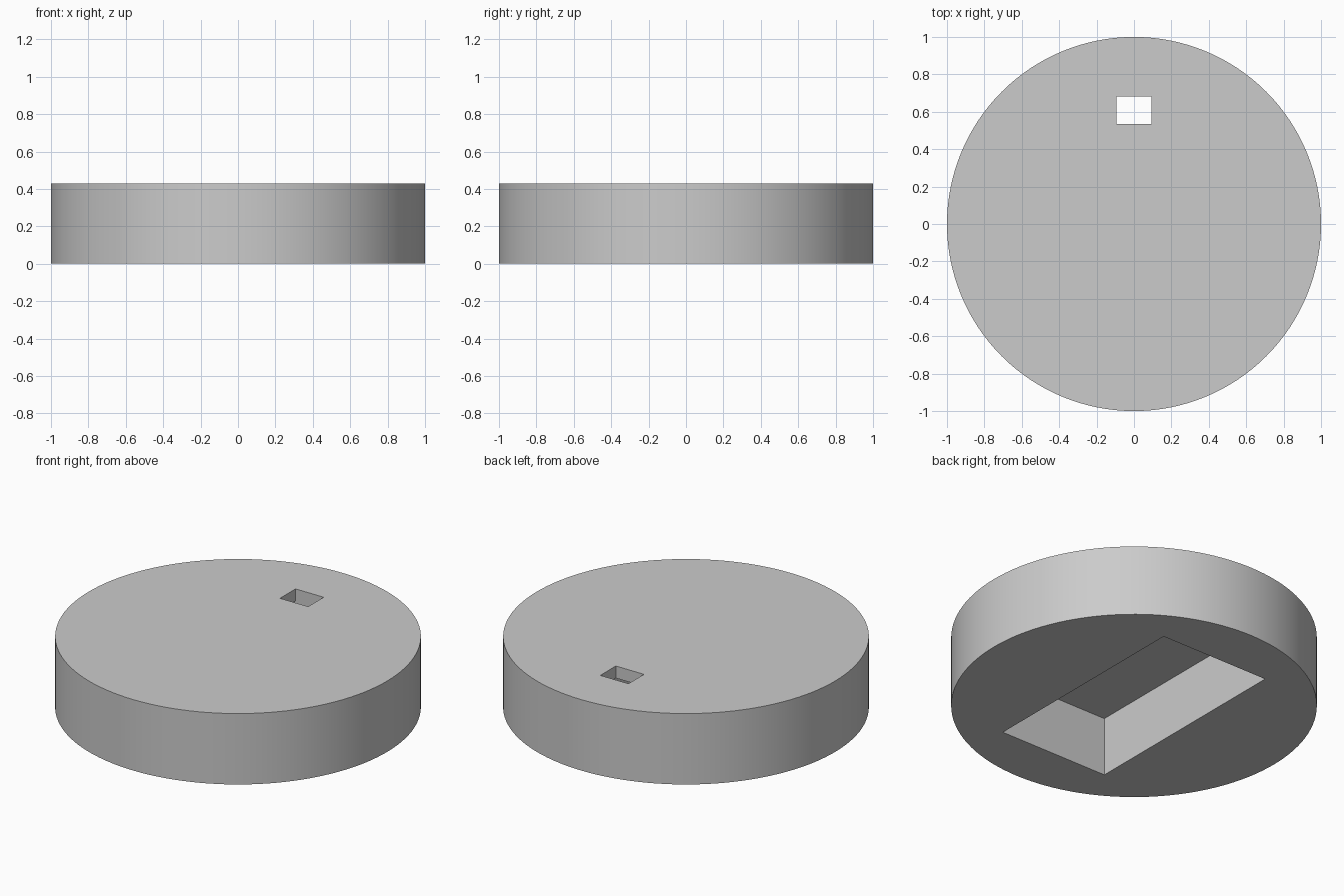
import bpy
import math

cube = bpy.data.objects.get("Cube")
if cube:
    bpy.data.objects.remove(cube, do_unlink=True)

HEIGHT = 0.428
POCKET_DEPTH = 0.355

# Single grey material
grey = bpy.data.materials.new("plain grey")
grey.use_nodes = True
colour = (0.6, 0.6, 0.6, 1)
grey.diffuse_color = colour
grey.node_tree.nodes["Principled BSDF"].inputs["Base Color"].default_value = colour


def box_cutter(name, x, y, z):
    """Hidden box spanning the given (min, max) ranges."""
    spans = (x, y, z)
    bpy.ops.mesh.primitive_cube_add(size=1, location=[(a + b) / 2 for a, b in spans])
    box = bpy.context.object
    box.name = name
    box.scale = [b - a for a, b in spans]
    box.data.materials.append(grey)
    box.hide_render = True
    box.display_type = 'WIRE'
    return box


# Round base
bpy.ops.mesh.primitive_cylinder_add(vertices=128, radius=1, depth=HEIGHT,
                                    location=(0, 0, HEIGHT / 2))
base = bpy.context.object
base.name = "round_base"
base.data.materials.append(grey)

# Underside pocket, then the small slot through the roof at its back end
cutters = [
    box_cutter("pocket_cutter", (-0.362, 0.362), (-0.684, 0.684), (-0.2, POCKET_DEPTH)),
    box_cutter("slot_cutter", (-0.094, 0.094), (0.535, 0.683), (0.2, 0.6)),
]
bpy.ops.object.select_all(action='DESELECT')
base.select_set(True)
bpy.context.view_layer.objects.active = base
for cutter in cutters:
    cut = base.modifiers.new(cutter.name, 'BOOLEAN')
    cut.operation = 'DIFFERENCE'
    cut.solver = 'EXACT'
    cut.object = cutter
    bpy.ops.object.modifier_apply(modifier=cut.name)
for cutter in cutters:
    bpy.data.objects.remove(cutter, do_unlink=True)

bpy.ops.object.shade_smooth_by_angle(angle=math.radians(30))
